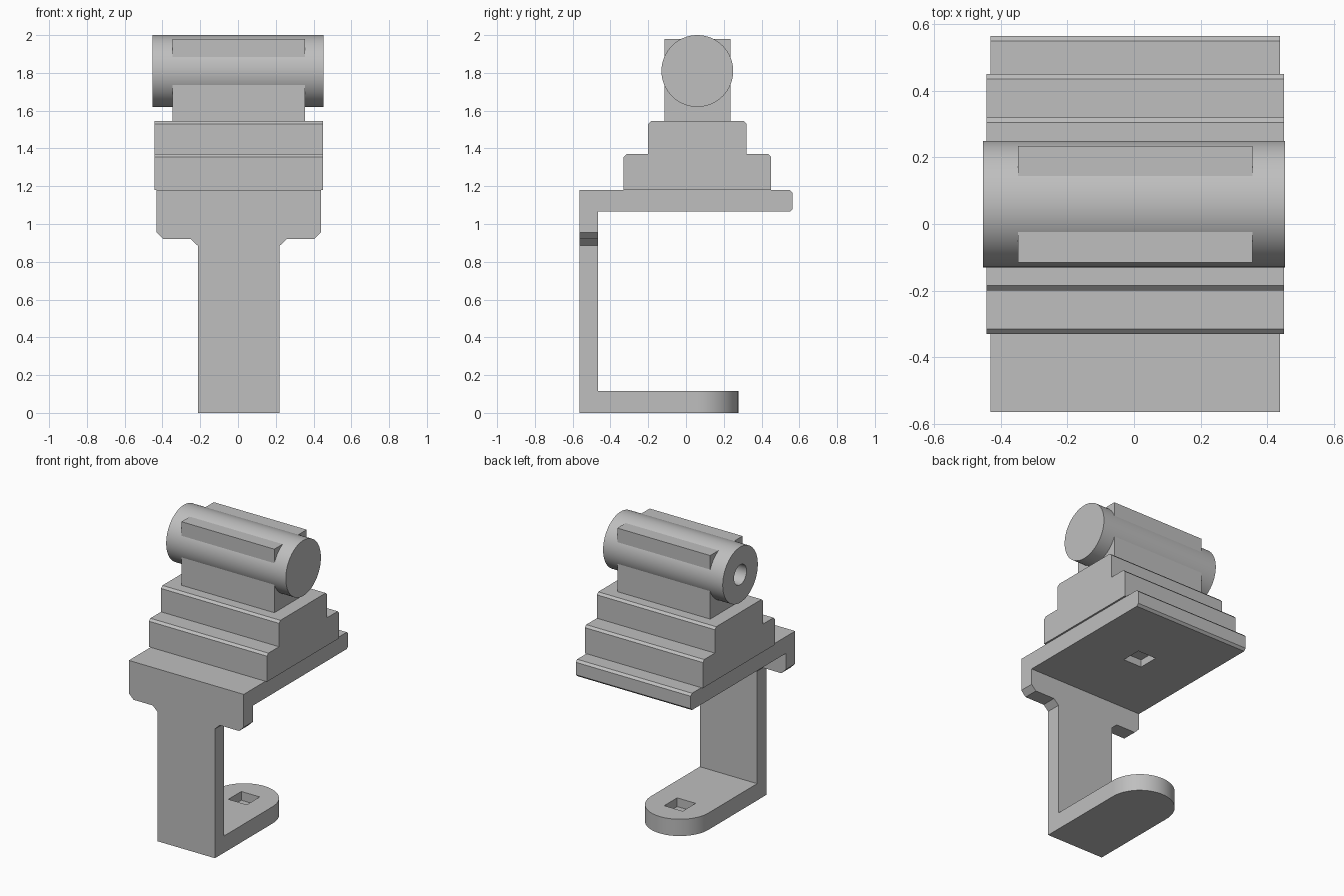
import bpy, bmesh, math
from mathutils import Vector

cube = bpy.data.objects.get("Cube")
if cube:
    bpy.data.objects.remove(cube)

grey = bpy.data.materials.new("plain grey")
grey.use_nodes = True
grey.diffuse_color = (0.52, 0.52, 0.52, 1)
grey.node_tree.nodes["Principled BSDF"].inputs["Base Color"].default_value = grey.diffuse_color


def extrude(name, outline, axis, start, end):
    """Solid from a 2D outline, extruded along x, y or z."""
    place = {"x": lambda a, b, t: (t, a, b),
             "y": lambda a, b, t: (a, t, b),
             "z": lambda a, b, t: (a, b, t)}[axis]
    bm = bmesh.new()
    base = bm.faces.new([bm.verts.new(place(a, b, start)) for a, b in outline])
    result = bmesh.ops.extrude_face_region(bm, geom=[base])
    top = [v for v in result["geom"] if isinstance(v, bmesh.types.BMVert)]
    shift = Vector(place(0, 0, end - start))
    bmesh.ops.translate(bm, verts=top, vec=shift)
    bmesh.ops.recalc_face_normals(bm, faces=bm.faces)
    mesh = bpy.data.meshes.new(name)
    bm.to_mesh(mesh)
    bm.free()
    mesh.materials.append(grey)
    obj = bpy.data.objects.new(name, mesh)
    bpy.context.collection.objects.link(obj)
    return obj


def rect(a0, a1, b0, b1):
    return [(a0, b0), (a1, b0), (a1, b1), (a0, b1)]


def arc(ca, cb, r, start, sweep, steps):
    return [(ca + r * math.cos(start + sweep * i / steps),
             cb + r * math.sin(start + sweep * i / steps)) for i in range(steps + 1)]


def select(obj):
    bpy.ops.object.select_all(action="DESELECT")
    obj.select_set(True)
    bpy.context.view_layer.objects.active = obj


def cut(cutter, *targets):
    """Subtract the cutter from each target, then discard it."""
    cutter.hide_render = True
    for obj in targets:
        select(obj)
        mod = obj.modifiers.new("hole", "BOOLEAN")
        mod.operation, mod.solver, mod.object = "DIFFERENCE", "EXACT", cutter
        bpy.ops.object.modifier_apply(modifier=mod.name)
    bpy.data.objects.remove(cutter)


def smooth(obj):
    select(obj)
    bpy.ops.object.shade_smooth_by_angle(angle=math.radians(30))


FRONT, INNER = -0.565, -0.465     # faces of the upright
AXIS_Y, AXIS_Z = 0.06, 1.81       # centre line of the barrel
MID = 0.004                       # the body sits a hair off centre in x
LEG, HEAD = 0.217, 0.435          # half widths of the upright

# Upright with a broad, chamfered head
side = [(LEG, 0), (LEG, 0.885), (LEG + 0.037, 0.92), (HEAD - 0.035, 0.92),
        (HEAD, 0.955), (HEAD, 1.18)]
outline = [(MID + x, z) for x, z in side] + [(MID - x, z) for x, z in reversed(side)]
upright = extrude("upright", outline, "y", FRONT, INNER)

# Foot with a rounded end and a square pocket on top
outline = [(MID - LEG, INNER), (MID + LEG, INNER)] + arc(MID, 0.06, LEG, 0, math.pi, 32)
foot = extrude("foot", outline, "z", 0, 0.115)
pocket = rect(MID - 0.07, MID + 0.07, AXIS_Y - 0.07, AXIS_Y + 0.07)
cut(extrude("foot_pocket", pocket, "z", 0.055, 0.2), foot)
smooth(foot)

# Top plate with a chamfered back edge and a square pocket underneath
c = 0.015
outline = [(INNER, 1.065), (0.565 - c, 1.065), (0.565, 1.065 + c),
           (0.565, 1.18 - c), (0.565 - c, 1.18), (INNER, 1.18)]
plate = extrude("top_plate", outline, "x", MID - HEAD, MID + HEAD)
cut(extrude("plate_pocket", pocket, "z", 1.0, 1.115), plate)

# Stepped base
for name, y0, y1, z0, z1 in (("lower_step", -0.33, 0.45, 1.18, 1.37),
                             ("upper_step", -0.2, 0.32, 1.37, 1.545)):
    outline = [(y0, z0), (y1, z0), (y1, z1 - c), (y1 - c, z1), (y0 + c, z1), (y0, z1 - c)]
    extrude(name, outline, "x", MID - 0.447, MID + 0.447)

# Saddle block and barrel, bored from the right end
saddle = extrude("saddle_block", rect(AXIS_Y - 0.175, AXIS_Y + 0.175, 1.545, 1.98),
                 "x", MID - 0.352, MID + 0.352)
barrel = extrude("barrel", arc(AXIS_Y, AXIS_Z, 0.19, 0, 2 * math.pi, 64)[:-1],
                 "x", -0.453, 0.453)
bore = extrude("bore", arc(AXIS_Y, AXIS_Z, 0.068, 0, 2 * math.pi, 40)[:-1], "x", -0.6, 0)
cut(bore, saddle, barrel)
smooth(saddle)
smooth(barrel)
